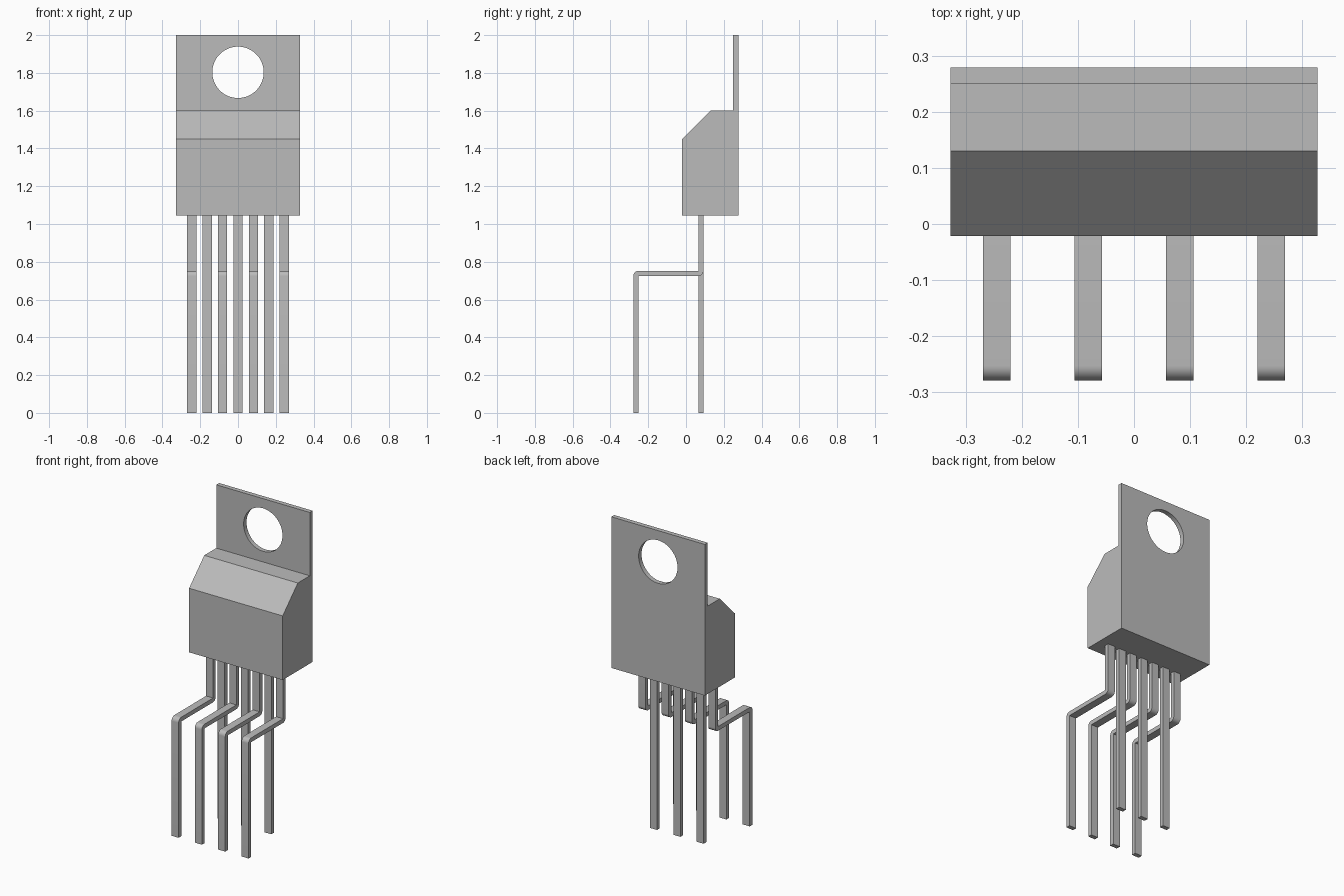
import bpy, bmesh
from math import cos, sin, pi, radians
from mathutils import Vector

if "Cube" in bpy.data.objects:
    bpy.data.objects.remove(bpy.data.objects["Cube"], do_unlink=True)

grey = bpy.data.materials.new("plain grey")
grey.use_nodes = True
colour = (0.5, 0.5, 0.5, 1)
grey.diffuse_color = colour
grey.node_tree.nodes["Principled BSDF"].inputs["Base Color"].default_value = colour


def prism(name, profile, x, width):
    """Extrude a (y, z) profile along x, centred on x."""
    bm = bmesh.new()
    face = bm.faces.new([bm.verts.new((x - width / 2, y, z)) for y, z in profile])
    new = bmesh.ops.extrude_face_region(bm, geom=[face])["geom"]
    bmesh.ops.translate(bm, vec=Vector((width, 0, 0)),
                        verts=[v for v in new if isinstance(v, bmesh.types.BMVert)])
    bmesh.ops.recalc_face_normals(bm, faces=bm.faces)
    mesh = bpy.data.meshes.new(name)
    bm.to_mesh(mesh)
    bm.free()
    mesh.materials.append(grey)
    obj = bpy.data.objects.new(name, mesh)
    bpy.context.collection.objects.link(obj)
    return obj


def smooth(obj):
    bpy.ops.object.select_all(action="DESELECT")
    obj.select_set(True)
    bpy.context.view_layer.objects.active = obj
    bpy.ops.object.shade_smooth_by_angle(angle=radians(30))


def arc(y, z, radius, start, end, steps=8):
    angles = [start + (end - start) * i / steps for i in range(steps + 1)]
    return [(y + radius * cos(a), z + radius * sin(a)) for a in angles]


# Package body with chamfered front and thin mounting tab
back, bottom = 0.279, 1.045
body = prism("body_and_tab", [
    (-0.021, bottom), (back, bottom), (back, 2.0), (0.25, 2.0),
    (0.25, 1.6), (0.13, 1.6), (-0.021, 1.45)], 0, 0.654)

# Mounting hole through the tab
bpy.ops.mesh.primitive_cylinder_add(vertices=64, radius=0.136, depth=0.3,
                                    location=(0, 0.27, 1.803), rotation=(pi / 2, 0, 0))
cutter = bpy.context.object
cutter.name = "hole_cutter"
cutter.data.materials.append(grey)
hole = body.modifiers.new("mounting_hole", "BOOLEAN")
hole.operation, hole.solver, hole.object = "DIFFERENCE", "EXACT", cutter
bpy.context.view_layer.objects.active = body
bpy.ops.object.modifier_apply(modifier=hole.name)
bpy.data.objects.remove(cutter, do_unlink=True)
smooth(body)

# Leads: alternating bent (front row) and straight (back row)
pitch, width, t = 0.0815, 0.049, 0.027
front, rear, shelf = -0.279, 0.065, 0.725
straight = [(rear, 0), (rear + t, 0), (rear + t, bottom), (rear, bottom)]
bent = ([(front, 0), (front + t, 0), (front + t, shelf)]
        + arc(rear, shelf + t, t, -pi / 2, 0)
        + [(rear + t, bottom), (rear, bottom), (rear, shelf + t)]
        + arc(front + t, shelf, t, pi / 2, pi))
for i in range(-3, 4):
    is_bent = i % 2 != 0
    kind = "bent_lead" if is_bent else "straight_lead"
    smooth(prism(f"{kind}_{i + 4}", bent if is_bent else straight, i * pitch, width))
